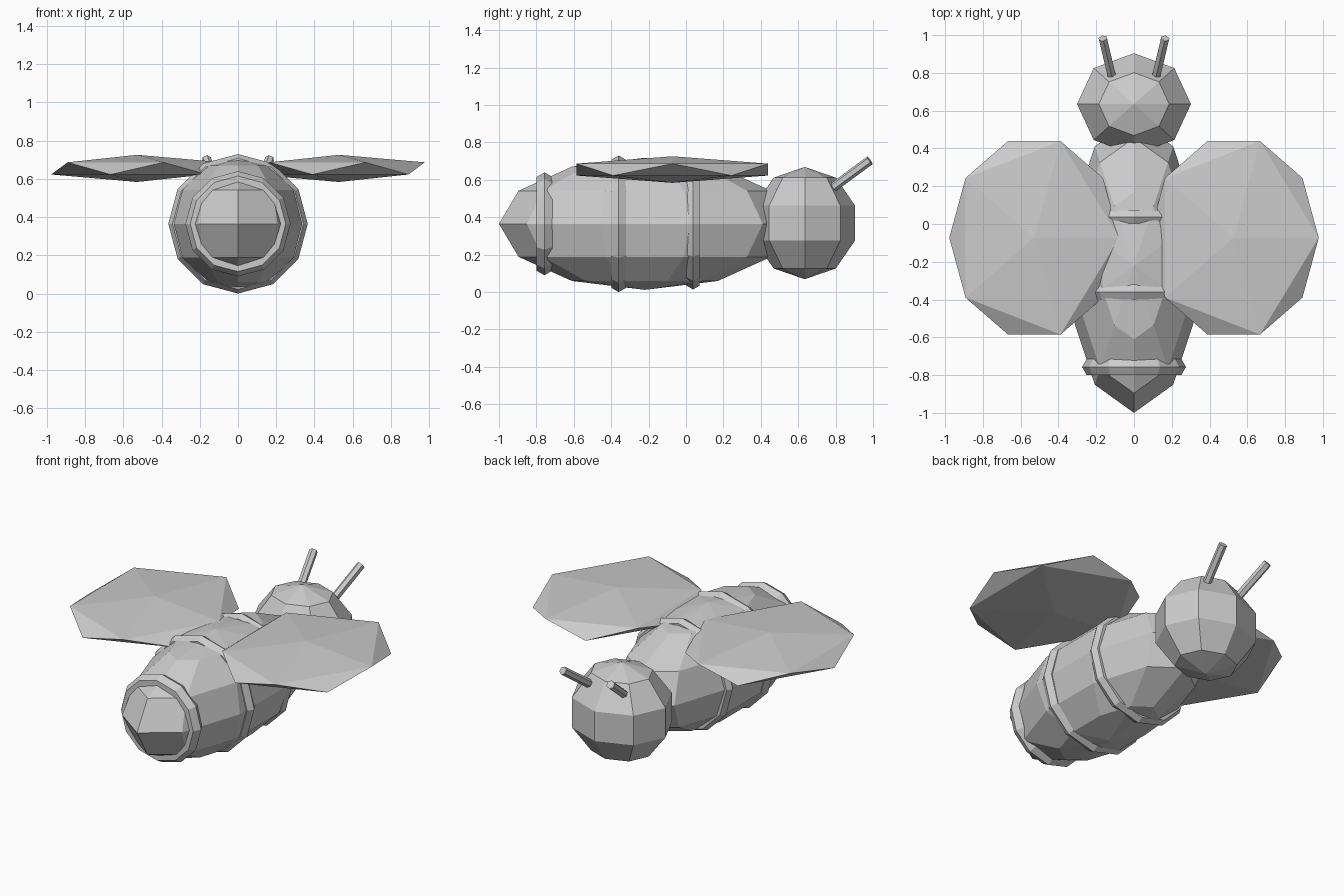
import bpy
from math import pi
from mathutils import Vector

if "Cube" in bpy.data.objects:
    bpy.data.objects.remove(bpy.data.objects["Cube"])

ZC = 0.365  # height of the body axis


def name_it(name):
    ob = bpy.context.object
    ob.name = name
    return ob


def sphere(name, segs, rings, loc, scale):
    bpy.ops.mesh.primitive_uv_sphere_add(segments=segs, ring_count=rings, radius=1, location=loc)
    ob = name_it(name)
    # keep a vertex column on the y axis, whatever the primitive's start angle
    if max(v.co.y for v in ob.data.vertices) < max(v.co.x for v in ob.data.vertices) - 1e-4:
        for v in ob.data.vertices:
            v.co.x, v.co.y = -v.co.y, v.co.x
    ob.scale = scale
    return ob


# Long faceted abdomen and round head
sphere("body", 10, 6, (0, -0.22, ZC), (0.353, 0.78, 0.353))
sphere("head", 8, 5, (0, 0.635, ZC + 0.004), (0.317, 0.283, 0.3))

# Bands around the body: y position, outer radius, tube radius
for i, (y, outer, tube) in enumerate([(0.038, 0.351, 0.04), (-0.36, 0.365, 0.045), (-0.757, 0.275, 0.05)]):
    bpy.ops.mesh.primitive_torus_add(major_segments=12, minor_segments=6, major_radius=outer - tube,
                                     minor_radius=tube, location=(0, y, ZC), rotation=(pi / 2, 0, 0))
    name_it(f"band_{i + 1}")

for side, s in (("left", -1), ("right", 1)):
    # Flattened icosphere wings
    bpy.ops.mesh.primitive_ico_sphere_add(subdivisions=1, radius=1, location=(s * 0.528, -0.073, 0.655))
    name_it(f"{side}_wing").scale = (0.503, 0.602, 0.071)

    # Thin antennae leaning forward and outward
    a, b = Vector((s * 0.112, 0.76, 0.54)), Vector((s * 0.165, 0.983, 0.704))
    bpy.ops.mesh.primitive_cylinder_add(vertices=6, radius=0.025, depth=(b - a).length, location=(a + b) / 2)
    ob = name_it(f"{side}_antenna")
    ob.rotation_euler = (b - a).to_track_quat('Z', 'Y').to_euler()
